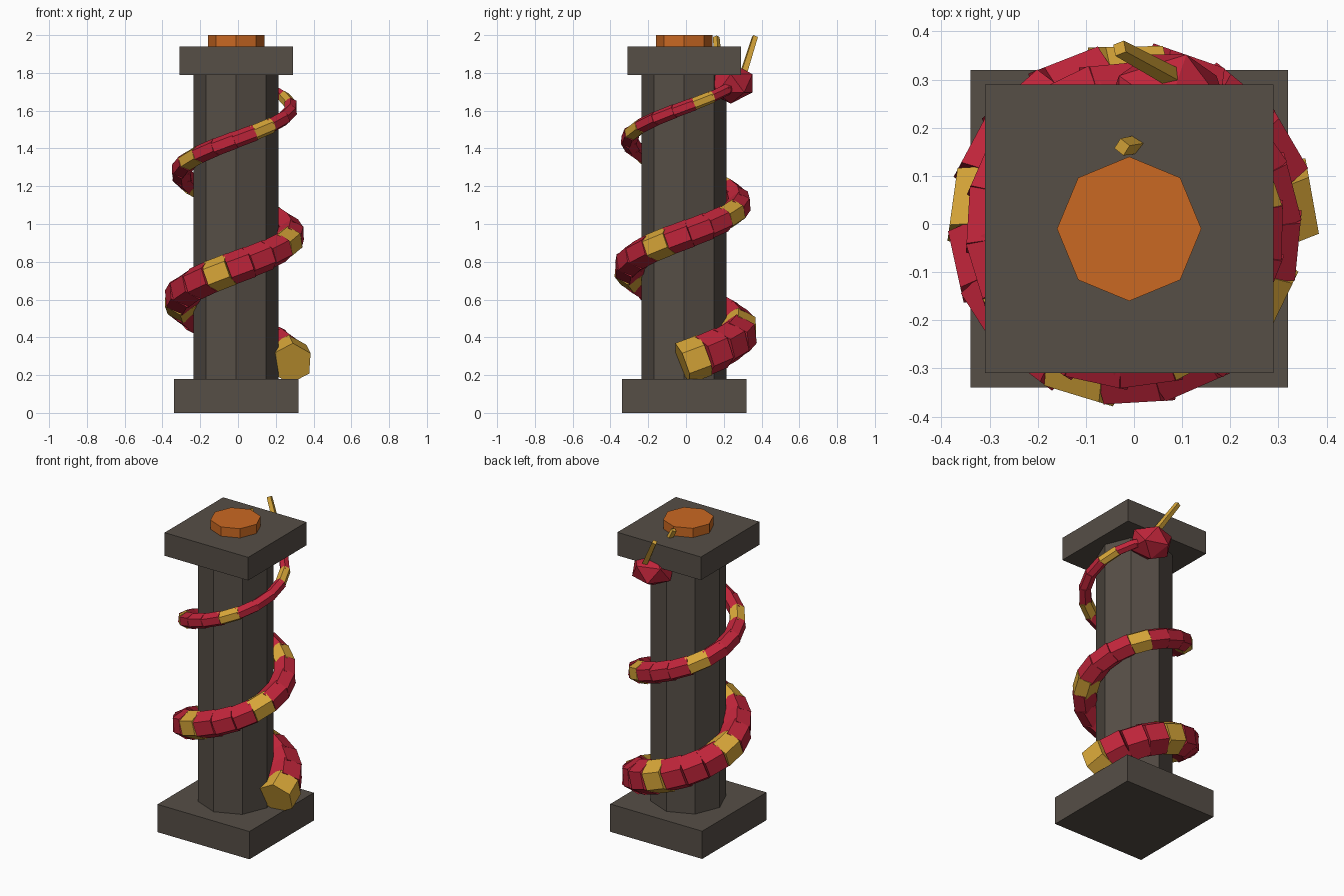
import bpy, bmesh, math
from mathutils import Vector, Matrix

if "Cube" in bpy.data.objects:
    bpy.data.objects.remove(bpy.data.objects["Cube"])

CX, CY = -0.01, -0.01


def material(name, rgb):
    m = bpy.data.materials.new(name)
    m.diffuse_color = (*rgb, 1)
    m.use_nodes = True
    m.node_tree.nodes["Principled BSDF"].inputs["Base Color"].default_value = m.diffuse_color
    return m


STONE = material("dark stone", (0.093, 0.077, 0.062))
RED = material("crimson scales", (0.52, 0.018, 0.042))
GOLD = material("gold", (0.68, 0.38, 0.04))
EMBER = material("ember orange", (0.59, 0.14, 0.016))


def finish(name, bm, mats):
    bmesh.ops.recalc_face_normals(bm, faces=bm.faces)
    me = bpy.data.meshes.new(name)
    bm.to_mesh(me)
    bm.free()
    for m in mats:
        me.materials.append(m)
    ob = bpy.data.objects.new(name, me)
    bpy.context.collection.objects.link(ob)
    return ob


def add_prism(bm, a, b, r1, r2, sides, mat=0):
    """Prism or frustum between two points, one corner pointing up."""
    d = b - a
    rot = d.to_track_quat('Z', 'Y').to_matrix().to_4x4()
    res = bmesh.ops.create_cone(bm, cap_ends=True, segments=sides, radius1=r1, radius2=r2,
                                depth=d.length, matrix=Matrix.Translation((a + b) / 2) @ rot)
    for f in {f for v in res["verts"] for f in v.link_faces}:
        f.material_index = mat


def slab(name, size, z0, z1, mat):
    bm = bmesh.new()
    bmesh.ops.create_cube(bm, size=1, matrix=Matrix.Translation((CX, CY, (z0 + z1) / 2))
                          @ Matrix.Diagonal((size, size, z1 - z0, 1)))
    finish(name, bm, [mat])


def octagon(name, r, z0, z1, mat):
    bm = bmesh.new()
    add_prism(bm, Vector((CX, CY, z0)), Vector((CX, CY, z1)), r, r, 8)
    finish(name, bm, [mat])


# Pillar with plinth, capital and glowing disc
slab("plinth", 0.66, 0.0, 0.18, STONE)
octagon("column", 0.225, 0.17, 1.80, STONE)
slab("capital", 0.60, 1.79, 1.94, STONE)
octagon("ember_disc", 0.15, 1.93, 2.0, EMBER)

# Coiled body: tapering six-sided segments, every fourth one gold
STEP = math.radians(20.25)


def helix(i):
    a = i * STEP
    return Vector((CX + 0.292 * math.cos(a), CY + 0.292 * math.sin(a), 0.265 + 1.52 * i / 40))


bm = bmesh.new()
for i in range(39):
    a, b = helix(i), helix(i + 1)
    extra = (b - a) * 0.08
    r = 0.114 - 0.09 * i / 40
    add_prism(bm, a - extra, b + extra, r, r, 6, 1 if i % 4 == 0 else 0)
finish("coiled_body", bm, [RED, GOLD])

# Faceted head
bm = bmesh.new()
bmesh.ops.create_icosphere(bm, subdivisions=1, radius=1,
                           matrix=Matrix.Translation((0.07, 0.237, 1.745))
                           @ Matrix.Diagonal((0.14, 0.135, 0.108, 1)))
finish("head", bm, [RED])

# Pair of horns sweeping forward and up
for name, a, b in (("outer_horn", (0.08, 0.305, 1.80), (-0.03, 0.365, 1.99)),
                   ("inner_horn", (0.08, 0.178, 1.77), (-0.025, 0.16, 1.99))):
    bm = bmesh.new()
    add_prism(bm, Vector(a), Vector(b), 0.022, 0.018, 4)
    finish(name, bm, [GOLD])
